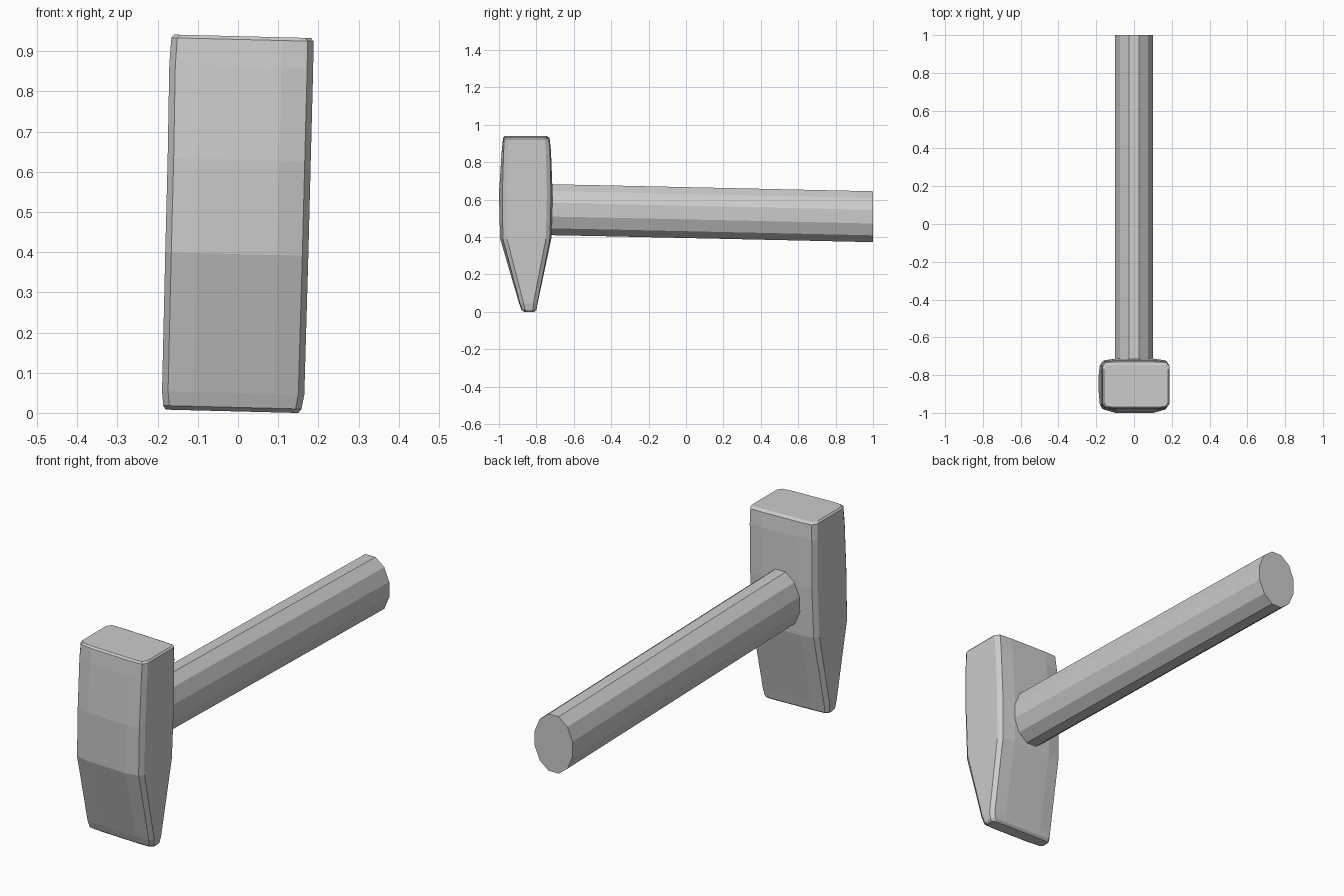
import bpy, bmesh, math

if "Cube" in bpy.data.objects:
    bpy.data.objects.remove(bpy.data.objects["Cube"])


def loft(name, rings):
    """Skin a list of equal-length vertex rings and cap both ends."""
    bm = bmesh.new()
    loops = [[bm.verts.new(p) for p in ring] for ring in rings]
    n = len(loops[0])
    for a, b in zip(loops, loops[1:]):
        for i in range(n):
            j = (i + 1) % n
            bm.faces.new((a[i], a[j], b[j], b[i]))
    bm.faces.new(loops[0])
    bm.faces.new(loops[-1])
    bmesh.ops.recalc_face_normals(bm, faces=bm.faces)
    mesh = bpy.data.meshes.new(name)
    bm.to_mesh(mesh)
    bm.free()
    obj = bpy.data.objects.new(name, mesh)
    bpy.context.collection.objects.link(obj)
    return obj


def head_ring(z, cx, hw, front, back, bulge):
    """Rectangle with bevelled corners and softly bulged front and back."""
    c = min(0.022, (back - front) * 0.2)
    pts = [(-hw, front + bulge + c), (-hw + 0.015, front + bulge), (-0.1, front),
           (0.1, front), (hw - 0.015, front + bulge), (hw, front + bulge + c)]
    b = bulge * 0.5
    pts += [(hw, back - b - c), (hw - 0.015, back - b), (0.1, back),
            (-0.1, back), (-hw + 0.015, back - b), (-hw, back - b - c)]
    return [(cx + x, y, z - 0.025 * x) for x, y in pts]


# Head: square striking face on top, wedge below, leaning slightly to +x
loft("hammer_head", [head_ring(*r) for r in [
    (0.004, -0.015, 0.165, -0.865, -0.810, 0.003),
    (0.014, -0.014, 0.172, -0.880, -0.800, 0.004),
    (0.05, -0.012, 0.177, -0.893, -0.793, 0.005),
    (0.395, -0.003, 0.178, -0.994, -0.720, 0.015),
    (0.63, 0.003, 0.178, -1.000, -0.713, 0.018),
    (0.86, 0.008, 0.179, -0.985, -0.722, 0.010),
    (0.929, 0.011, 0.177, -0.978, -0.730, 0.006),
    (0.937, 0.011, 0.170, -0.970, -0.745, 0.004),
]])


# Handle: faceted oval shaft sloping slightly down toward its end
def handle_ring(y, cz, n=12):
    k = math.cos(math.pi / n)
    return [(0.1 / k * math.cos(a), y, cz + 0.136 / k * math.sin(a))
            for a in (2 * math.pi * (i + 0.5) / n for i in range(n))]


loft("handle", [handle_ring(-0.76, 0.547), handle_ring(-0.45, 0.541),
                handle_ring(1.0, 0.509)])
